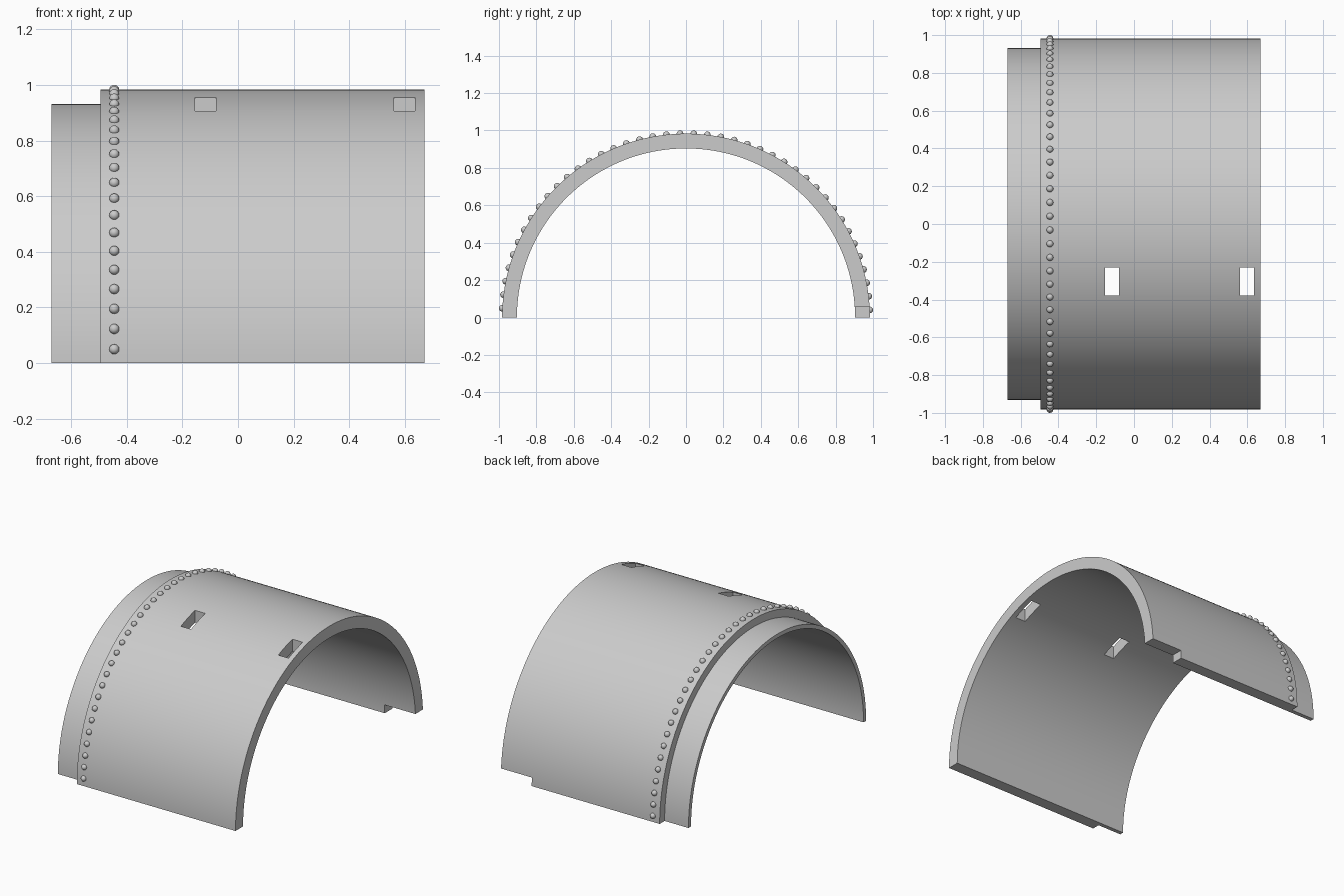
import bpy
import bmesh
from math import radians, sin, cos, pi
from mathutils import Matrix, Vector

cube = bpy.data.objects.get("Cube")
if cube:
    bpy.data.objects.remove(cube, do_unlink=True)

OUTER, COLLAR, INNER = 0.983, 0.931, 0.904
END, STEP = 0.67, -0.495

grey = bpy.data.materials.new("plain grey")
grey.use_nodes = True
grey.diffuse_color = (0.6, 0.6, 0.6, 1)
grey.node_tree.nodes["Principled BSDF"].inputs["Base Color"].default_value = (0.6, 0.6, 0.6, 1)


def make_object(name, bm):
    bmesh.ops.recalc_face_normals(bm, faces=bm.faces[:])
    mesh = bpy.data.meshes.new(name)
    bm.to_mesh(mesh)
    bm.free()
    mesh.materials.append(grey)
    obj = bpy.data.objects.new(name, mesh)
    bpy.context.collection.objects.link(obj)
    return obj


def activate(obj):
    bpy.ops.object.select_all(action='DESELECT')
    obj.select_set(True)
    bpy.context.view_layer.objects.active = obj


def smooth(obj, angle):
    activate(obj)
    bpy.ops.object.shade_smooth_by_angle(angle=radians(angle))


# Half-round shell: stepped wall section swept over the arch
profile = [(-END, INNER), (END, INNER), (END, OUTER),
           (STEP, OUTER), (STEP, COLLAR), (-END, COLLAR)]
STEPS = 128
bm = bmesh.new()
rings = []
for i in range(STEPS + 1):
    a = pi * i / STEPS
    rings.append([bm.verts.new((x, -r * cos(a), r * sin(a))) for x, r in profile])
for a, b in zip(rings, rings[1:]):
    for j in range(len(profile)):
        k = (j + 1) % len(profile)
        bm.faces.new((a[j], a[k], b[k], b[j]))
bm.faces.new(rings[0])
bm.faces.new(rings[-1])
shell = make_object("arch_shell", bm)


# Two vertical slots and the corner notch at the back foot
def cut_box(name, low, high):
    low, high = Vector(low), Vector(high)
    bm = bmesh.new()
    bmesh.ops.create_cube(bm, size=1, matrix=Matrix.Translation((low + high) / 2)
                          @ Matrix.Diagonal((high - low).to_4d()))
    cutter = make_object(name, bm)
    cutter.hide_render = True
    activate(shell)
    mod = shell.modifiers.new(name, 'BOOLEAN')
    mod.operation = 'DIFFERENCE'
    mod.solver = 'EXACT'
    mod.object = cutter
    bpy.ops.object.modifier_apply(modifier=name)
    bpy.data.objects.remove(cutter, do_unlink=True)


for x in (-0.154, 0.561):
    cut_box("slot_cutter", (x, -0.379, 0.6), (x + 0.075, -0.23, 1.2))
cut_box("notch_cutter", (0.444, 0.7, -0.1), (0.8, 1.2, 0.056))
smooth(shell, 30)

# Row of round rivets following the arch beside the collar
COUNT = 42
bm = bmesh.new()
for i in range(COUNT):
    a = radians(2.9 + 4.262 * i)
    place = Matrix.Translation((-0.445, -OUTER * cos(a), OUTER * sin(a)))
    turn = Matrix.Rotation(pi / 2 - a, 4, 'X')
    bmesh.ops.create_uvsphere(bm, u_segments=20, v_segments=12, radius=0.018,
                              matrix=place @ turn)
rivets = make_object("rivet_row", bm)
smooth(rivets, 40)
